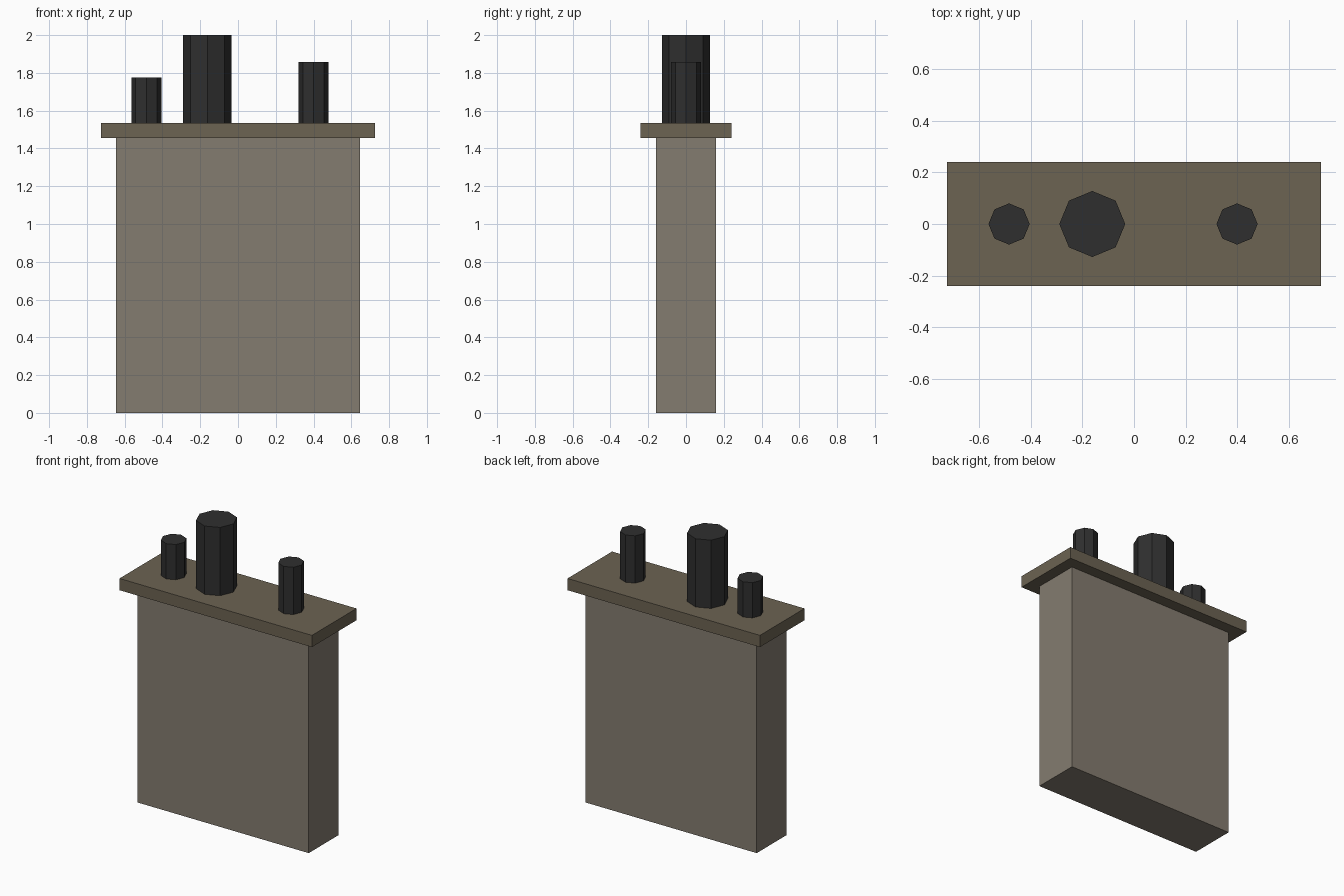
import bpy

if "Cube" in bpy.data.objects:
    bpy.data.objects.remove(bpy.data.objects["Cube"])


def material(name, rgb):
    m = bpy.data.materials.new(name)
    m.diffuse_color = (*rgb, 1)
    m.use_nodes = True
    m.node_tree.nodes["Principled BSDF"].inputs["Base Color"].default_value = m.diffuse_color
    return m


def box(name, sx, sy, z0, z1, mat):
    bpy.ops.mesh.primitive_cube_add(size=1, location=(0, 0, (z0 + z1) / 2))
    ob = bpy.context.object
    ob.name = name
    ob.scale = (sx, sy, z1 - z0)
    bpy.ops.object.transform_apply(location=False, rotation=False, scale=True)
    ob.data.materials.append(mat)


def pot(name, x, radius, z0, z1, mat):
    bpy.ops.mesh.primitive_cylinder_add(vertices=8, radius=radius, depth=z1 - z0,
                                        location=(x, 0, (z0 + z1) / 2))
    ob = bpy.context.object
    ob.name = name
    ob.data.materials.append(mat)


stone = material("stone", (0.23, 0.20, 0.16))
cap_stone = material("cap_stone", (0.15, 0.125, 0.085))
soot = material("soot", (0.028, 0.028, 0.028))

CAP_BOTTOM, CAP_TOP = 1.455, 1.535

# Chimney stack and overhanging cap slab
box("chimney_stack", 1.29, 0.32, 0, CAP_BOTTOM, stone)
box("cap_slab", 1.45, 0.48, CAP_BOTTOM, CAP_TOP, cap_stone)

# Eight-sided chimney pots of different heights
for name, x, radius, top in (("left_pot", -0.485, 0.08, 1.775),
                             ("large_pot", -0.162, 0.128, 2.0),
                             ("right_pot", 0.40, 0.08, 1.857)):
    pot(name, x, radius, CAP_TOP, top, soot)
